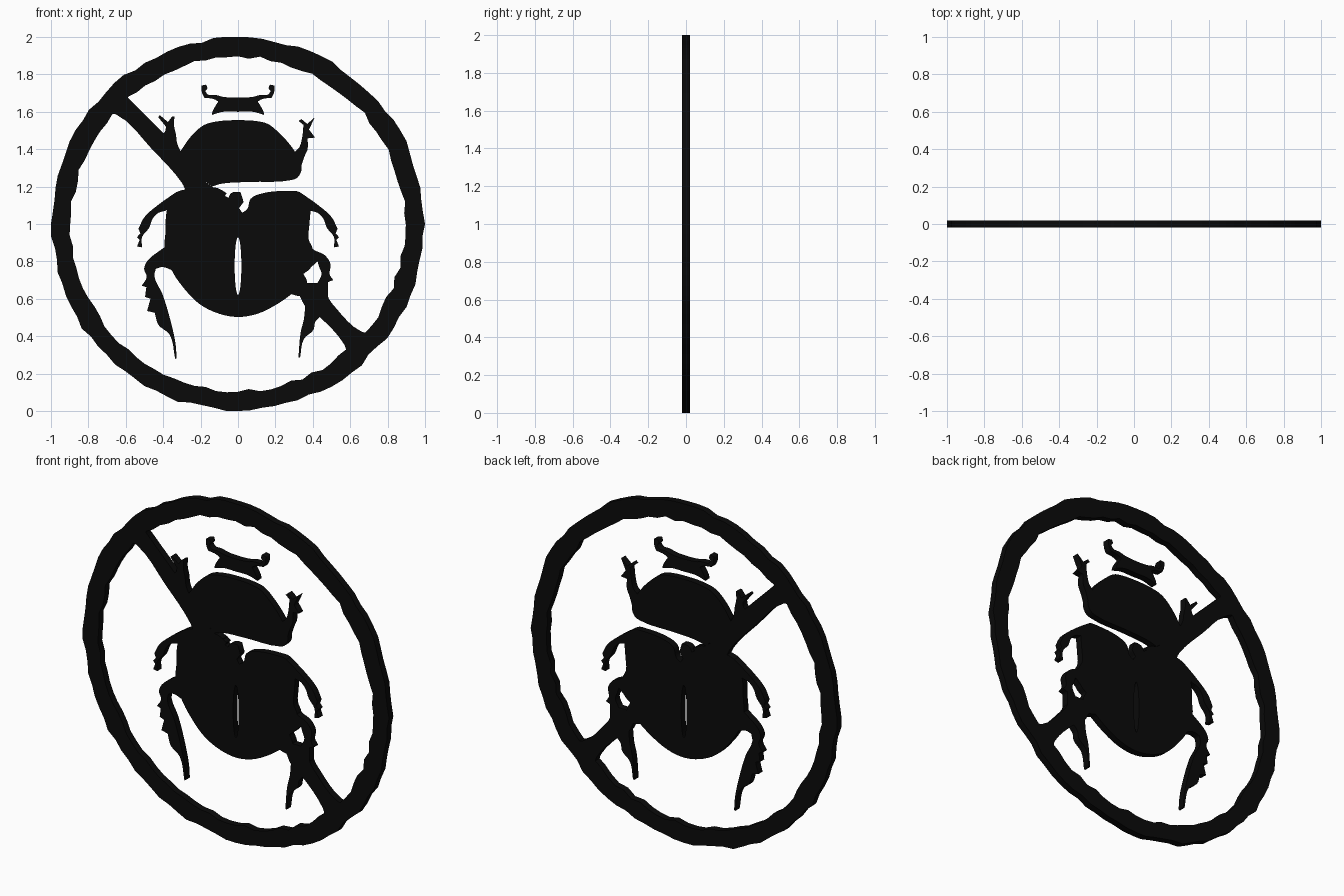
import bpy, math, random
from mathutils import Vector

random.seed(4)
HALF = 0.02
black = bpy.data.materials.new("black")
black.diffuse_color = (0.003, 0.003, 0.003, 1)


def smooth(points, steps=4, limit=48):
    """Closed outline: gentle bends are rounded, sharp corners kept."""
    p = [Vector(q) for q in points]
    n = len(p)
    tangents = []
    for i in range(n):
        a, b = p[i] - p[i - 1], p[(i + 1) % n] - p[i]
        gentle = abs(math.degrees(a.angle_signed(b))) < limit
        tangents.append((a.normalized() + b.normalized()).normalized() if gentle else None)
    out = []
    for i in range(n):
        a, b = p[i], p[(i + 1) % n]
        d = b - a
        ta = (tangents[i] or d.normalized()) * d.length
        tb = (tangents[(i + 1) % n] or d.normalized()) * d.length
        for k in range(steps):
            t = k / steps
            out.append(a * (2*t**3 - 3*t*t + 1) + ta * (t**3 - 2*t*t + t)
                       + b * (3*t*t - 2*t**3) + tb * (t**3 - t*t))
    return out


def plate(name, *loops):
    """Flat plate in the xz plane; loops after the first are holes."""
    cu = bpy.data.curves.new(name, 'CURVE')
    cu.dimensions = '2D'
    cu.fill_mode = 'BOTH'
    cu.extrude = HALF
    for loop in loops:
        s = cu.splines.new('POLY')
        s.points.add(len(loop) - 1)
        for pt, q in zip(s.points, loop):
            pt.co = (q[0], q[1], 0, 1)
        s.use_cyclic_u = True
    cu.materials.append(black)
    ob = bpy.data.objects.new(name, cu)
    ob.rotation_euler = (math.pi / 2, 0, 0)
    bpy.context.collection.objects.link(ob)
    bpy.ops.object.select_all(action='DESELECT')
    bpy.context.view_layer.objects.active = ob
    ob.select_set(True)
    bpy.ops.object.convert(target='MESH')


def rough_circle(n, radius, wobble):
    out = []
    for i in range(n):
        r = radius + (0 if i % (n // 4) == 0 else random.uniform(-wobble, wobble * 0.4))
        a = 2 * math.pi * i / n
        out.append((r * math.cos(a), 1 + r * math.sin(a)))
    return out


# Rough-edged ring
plate("ring", rough_circle(96, 1.0, 0.014), rough_circle(96, 0.897, 0.014))

# Diagonal bar, above and below the beetle
plate("upper_bar", smooth([
    (-.53, 1.74), (-.575, 1.715), (-.588, 1.675), (-.31, 1.39), (-.24, 1.30), (-.14, 1.20),
    (-.08, 1.18), (-.28, 1.18), (-.30, 1.22), (-.46, 1.40), (-.65, 1.585), (-.69, 1.59),
    (-.75, 1.53), (-.70, 1.63), (-.63, 1.69)]))
plate("lower_bar", smooth([
    (.33, .615), (.40, .66), (.48, .655), (.482, .61), (.52, .555), (.66, .425), (.70, .42),
    (.80, .46), (.72, .38), (.65, .29), (.57, .26), (.578, .325), (.565, .36),
    (.436, .503), (.36, .56)]))

# Head with antennae, mirrored
half_head = [(0, 1.60), (.08, 1.60), (.14, 1.583), (.135, 1.605), (.105, 1.655), (.13, 1.668),
             (.18, 1.675), (.192, 1.70), (.196, 1.74), (.17, 1.745), (.163, 1.725),
             (.175, 1.71), (.16, 1.692), (.12, 1.69), (.08, 1.68), (0, 1.675)]
plate("head", smooth(half_head + [(-x, z) for x, z in half_head[-2:0:-1]]))

# Thorax shield
plate("thorax", smooth([
    (-.31, 1.385), (-.25, 1.47), (-.18, 1.53), (-.10, 1.55), (0, 1.555), (.10, 1.55),
    (.16, 1.535), (.22, 1.487), (.265, 1.44), (.305, 1.385), (.34, 1.30), (.32, 1.25),
    (.285, 1.235), (.06, 1.225), (-.09, 1.215), (-.14, 1.2), (-.20, 1.25)]))

# Front legs
plate("front_leg_right", smooth([
    (.305, 1.385), (.328, 1.41), (.345, 1.475), (.35, 1.53), (.325, 1.55), (.338, 1.562),
    (.37, 1.535), (.41, 1.57), (.38, 1.505), (.412, 1.462), (.372, 1.458), (.372, 1.40),
    (.355, 1.36), (.32, 1.25), (.28, 1.30)]))
plate("front_leg_left", smooth([
    (-.305, 1.385), (-.325, 1.43), (-.332, 1.48), (-.342, 1.525), (-.34, 1.575),
    (-.352, 1.575), (-.375, 1.545), (-.418, 1.582), (-.427, 1.572), (-.385, 1.52),
    (-.39, 1.495), (-.412, 1.475), (-.385, 1.465), (-.36, 1.435), (-.34, 1.41)]))

# Wing cases with the centre slit
wing_cases = [
    (-.335, 1.165), (-.28, 1.185), (-.12, 1.195), (-.06, 1.165), (-.07, 1.15), (-.052, 1.14),
    (-.036, 1.165), (-.013, 1.172), (.013, 1.171), (.03, 1.118), (.006, 1.085), (.022, 1.06),
    (.05, 1.08), (.067, 1.134), (.115, 1.16), (.265, 1.177), (.33, 1.17), (.382, 1.10),
    (.382, 1.00), (.377, .92), (.40, .866), (.39, .768), (.35, .733), (.37, .69),
    (.36, .63), (.33, .615), (.286, .625), (.22, .578), (.104, .52), (0, .503),
    (-.1, .52), (-.206, .572), (-.30, .67), (-.355, .754), (-.37, .80), (-.393, .88),
    (-.388, .95), (-.38, 1.075)]
slit = [(.018 * math.cos(a), .775 + .155 * math.sin(a))
        for a in (2 * math.pi * i / 24 for i in range(24))]
plate("wing_cases", smooth(wing_cases), slit)

# Middle legs, one curved outline mirrored
mid_leg = [(.33, 1.17), (.36, 1.15), (.435, 1.096), (.50, 1.037), (.532, .975), (.522, .95),
           (.54, .93), (.526, .915), (.54, .88), (.513, .875), (.513, .93), (.475, .98),
           (.455, 1.03), (.425, 1.06), (.38, 1.075), (.36, 1.10)]
plate("middle_leg_right", smooth(mid_leg))
plate("middle_leg_left", smooth([(-x, z) for x, z in mid_leg]))

# Hind legs
plate("hind_leg_left", smooth([
    (-.385, .88), (-.415, .86), (-.484, .803), (-.502, .76), (-.488, .717), (-.515, .67),
    (-.49, .662), (-.497, .61), (-.468, .60), (-.486, .535), (-.445, .525), (-.425, .46),
    (-.366, .41), (-.336, .278), (-.328, .282), (-.334, .36), (-.36, .48), (-.404, .625),
    (-.447, .72), (-.44, .76), (-.404, .77), (-.355, .754), (-.36, .80)]))
plate("hind_thigh_right", smooth([
    (.38, .90), (.40, .866), (.463, .834), (.495, .785), (.49, .73), (.51, .70), (.482, .69),
    (.482, .61), (.36, .61), (.355, .685), (.38, .684), (.425, .684), (.447, .733),
    (.436, .765), (.425, .80), (.388, .768), (.35, .75)]))
plate("hind_shin_right", smooth([
    (.36, .57), (.352, .49), (.335, .42), (.323, .285), (.332, .285), (.352, .385),
    (.404, .435), (.412, .475), (.436, .503), (.43, .54)]))
